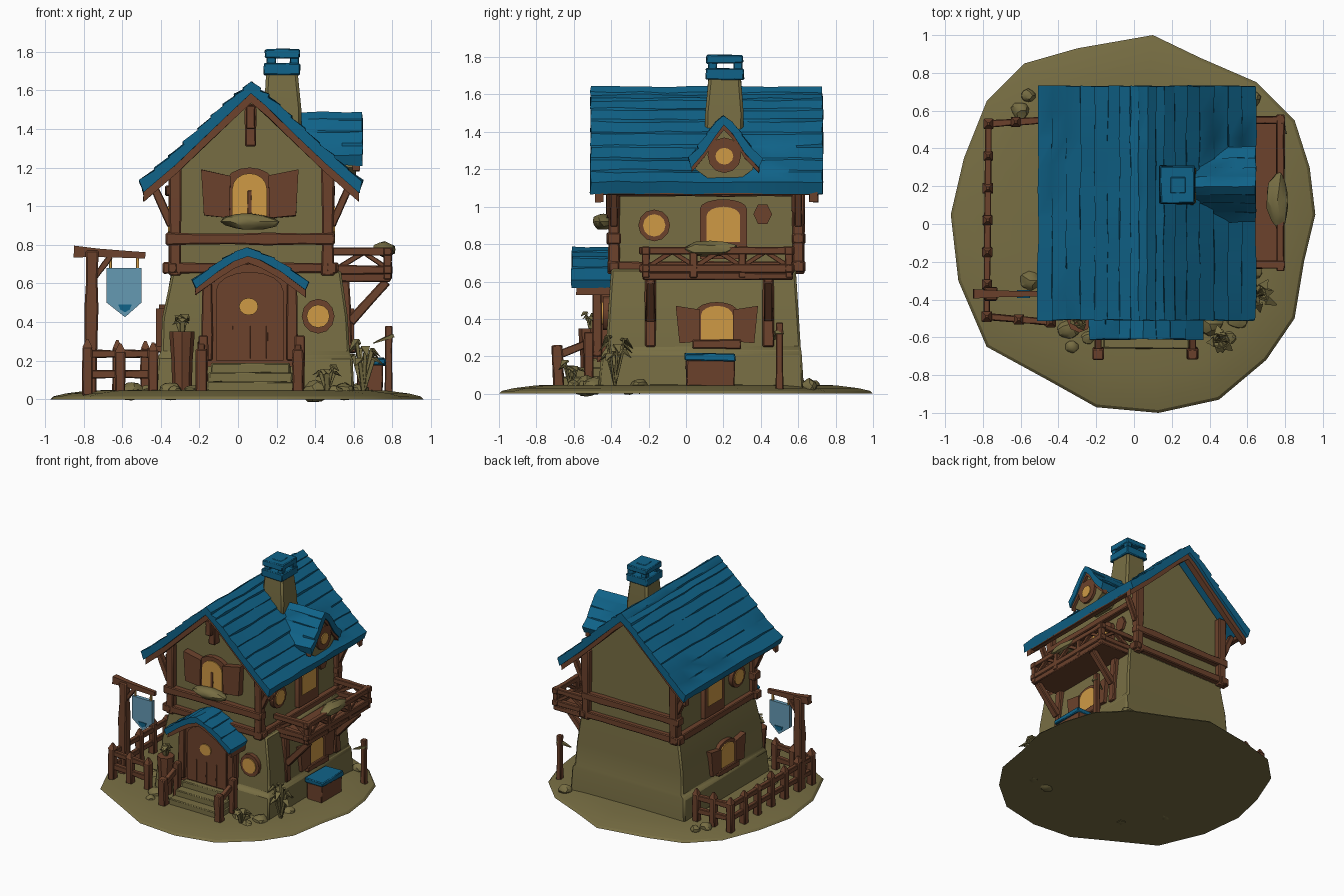
import bpy, bmesh, math, random
from mathutils import Vector

if "Cube" in bpy.data.objects:
    bpy.data.objects.remove(bpy.data.objects["Cube"])
random.seed(4)

def material(name, col):
    m = bpy.data.materials.new(name)
    m.diffuse_color = (*col, 1)
    m.use_nodes = True
    m.node_tree.nodes["Principled BSDF"].inputs["Base Color"].default_value = m.diffuse_color
    return m
OLIVE = material("olive_plaster", (0.185, 0.155, 0.056))
BROWN = material("brown_timber", (0.15, 0.054, 0.025))
BLUE = material("blue_shingle", (0.005, 0.125, 0.25))
GOLD = material("window_gold", (0.62, 0.32, 0.06))
PALE = material("pale_blue_sign", (0.13, 0.32, 0.45))

def loft(name, rings, mat, jit=0.0, bevel=0.0):
    """Skin closed rings of points, cap both ends."""
    bm = bmesh.new()
    r = lambda: random.uniform(-jit, jit)
    vs = [[bm.verts.new((p[0] + r(), p[1] + r(), p[2] + r())) for p in ring] for ring in rings]
    n = len(vs[0])
    for a, b in zip(vs, vs[1:]):
        for i in range(n):
            bm.faces.new((a[i], a[(i + 1) % n], b[(i + 1) % n], b[i]))
    bm.faces.new(vs[0][::-1])
    bm.faces.new(vs[-1])
    bmesh.ops.recalc_face_normals(bm, faces=bm.faces)
    me = bpy.data.meshes.new(name)
    bm.to_mesh(me)
    bm.free()
    me.materials.append(mat)
    ob = bpy.data.objects.new(name, me)
    bpy.context.collection.objects.link(ob)
    if bevel:
        md = ob.modifiers.new("bevel", 'BEVEL')
        md.width, md.segments = bevel, 1
    return ob

def prism(name, prof, axis, a, b, mat, segs=1, jit=0.0):
    ds = [a + (b - a) * i / segs for i in range(segs + 1)]
    place = (lambda u, v, d: (u, d, v)) if axis == 'y' else (lambda u, v, d: (d, u, v))
    return loft(name, [[place(u, v, d) for u, v in prof] for d in ds], mat, jit)

def rect(x0, x1, y0, y1, z):
    return [(x0, y0, z), (x1, y0, z), (x1, y1, z), (x0, y1, z)]

def box(name, x0, x1, y0, y1, z0, z1, mat, jit=0.004, bevel=0.006):
    return loft(name, [rect(x0, x1, y0, y1, z0), rect(x0, x1, y0, y1, z1)], mat, jit, bevel)

def beam(name, p, q, w=0.05, h=None, mat=BROWN, segs=3, taper=1.0):
    """Hand-hewn bar from p to q with slightly uneven girth."""
    p, q, h = Vector(p), Vector(q), h or w
    d = (q - p).normalized()
    s = d.cross(Vector((0, 0, 1) if abs(d.z) < 0.9 else (0, 1, 0))).normalized()
    u = s.cross(d)
    rings = []
    for i in range(segs + 1):
        t = i / segs
        k = 0.5 * random.uniform(0.9, 1.12) * (1 + (taper - 1) * t)
        rings.append([p.lerp(q, t) + s * w * k * a + u * h * k * b
                      for a, b in ((-1, -1), (1, -1), (1, 1), (-1, 1))])
    return loft(name, rings, mat, 0, min(w, h) * 0.12 if taper == 1 else 0)

def oval(cu, cv, ru, rv, n=12):
    return [(cu + ru * math.cos(2 * math.pi * i / n), cv + rv * math.sin(2 * math.pi * i / n)) for i in range(n)]

def arch(cu, z0, w, h, rise, n=8):
    return [(cu - w / 2, z0), (cu + w / 2, z0)] + [
        (cu + w / 2 * math.cos(math.pi * i / n), z0 + h - rise + rise * math.sin(math.pi * i / n)) for i in range(n + 1)]

def clump(name, c, r, mat=OLIVE):
    bm = bmesh.new()
    bmesh.ops.create_icosphere(bm, subdivisions=2, radius=1)
    for v in bm.verts:
        k = random.uniform(0.85, 1.12)
        v.co = Vector([c[i] + v.co[i] * r[i] * k for i in range(3)])
    me = bpy.data.meshes.new(name)
    bm.to_mesh(me)
    bm.free()
    me.materials.append(mat)
    bpy.context.collection.objects.link(bpy.data.objects.new(name, me))

def plant(name, x, y, z, h, spread, n=9):
    for i in range(n):
        a = 2 * math.pi * i / n + random.uniform(-.3, .3)
        k, hh = spread * random.uniform(.6, 1), h * random.uniform(.6, 1)
        mid = (x + .5 * k * math.cos(a), y + .5 * k * math.sin(a), z + hh)
        tip = (x + k * math.cos(a), y + k * math.sin(a), z + hh * .8)
        beam(name + "_stem", (x, y, z), mid, 0.02, 0.012, OLIVE, 2)
        beam(name + "_leaf", mid, tip, 0.05, 0.012, OLIVE, 2, 0.1)

def roof(name, pts, t, rows, axis, a, b, segs, step=0.012, jit=0.005):
    """Shingled shell: stepped outer profile, offset inner profile."""
    half = len(pts) // 2
    def sub(side):
        out = []
        for i in range(rows + 1):
            f = i / rows * half
            k = min(int(f), half - 1)
            out.append(Vector(side[k]).lerp(Vector(side[k + 1]), f - k))
        return out
    def steps(s):
        out = []
        for i in range(rows):
            out += [(s[i].x, s[i].y + step), tuple(s[i + 1] if i < rows - 1 else s[i + 1] + Vector((0, step)))]
        return out
    left, right = steps(sub(pts[:half + 1])), steps(sub(pts[::-1][:half + 1]))
    cx = pts[half][0]
    inner = [(u + (0.02 if u < cx else -0.02) * (u != cx), v - t) for u, v in pts]
    prism(name, left + right[::-1][1:] + inner[::-1], axis, a, b, BLUE, segs, jit)
    return inner

def trim(name, inner, t, axis, a, b):
    prism(name, [(u, v + .01) for u, v in inner] + [(u, v - t) for u, v in inner[::-1]], axis, a, b, BROWN, 1, 0.003)

# ground disc
edge = [(.1, 1), (-.3, .93), (-.58, .85), (-.78, .65), (-.9, .35), (-.97, .05), (-.93, -.3), (-.78, -.65), (-.45, -.83),
        (-.2, -.97), (.13, -1), (.45, -.93), (.7, -.72), (.85, -.5), (.9, -.2), (.96, .05), (.93, .3), (.85, .55), (.65, .75), (.35, .88)]
loft("ground", [[(x * s, y * s, z) for x, y in edge] for s, z in ((1, 0), (.985, .015), (.92, .03), (.8, .045), (.6, .05))], OLIVE)

# lower storey, flared, and upper storey with gables
loft("lower_walls", [rect(-.43, .60, -.47, .63, .02), rect(-.415, .59, -.45, .62, .22), rect(-.40, .575, -.43, .61, .24),
                     rect(-.39, .565, -.42, .605, .42), rect(-.34, .535, -.40, .59, .67)], OLIVE, 0.004, 0.03)
prism("upper_walls", [(-.32, .65), (.46, .65), (.46, 1.2), (.07, 1.555), (-.32, 1.2)], 'y', -.37, .59, OLIVE)

# main roof with barge boards
main = [(-.51, 1.12), (-.34, 1.265), (-.17, 1.425), (-.03, 1.56), (.07, 1.63), (.17, 1.56), (.31, 1.425), (.48, 1.265), (.645, 1.12)]
inner = roof("main_roof", main, .05, 9, 'y', -.51, .73, 9)
for a, b in ((-.485, -.44), (.66, .705)):
    trim("barge_board", inner, .045, 'y', a, b)
for x in (-.46, .60):
    beam("eave_purlin", (x, -.47, 1.08), (x, .69, 1.08), .04, .035)

# timber frame
for y in (-.385, .60):
    beam("sill_beam", (-.39, y, .68), (.52, y, .68), .06, .055, segs=5)
    beam("middle_beam", (-.375, y, .83), (.50, y, .83), .07, .06, segs=5)
    for x, s in ((-.325, -1), (.465, 1)):
        beam("corner_post", (x, y, .64), (x, y, 1.2), .065)
        beam("corner_brace", (x + s * .02, y, .9), (x + s * .11, y, 1.1), .04)
for x in (-.34, .485):
    beam("side_sill", (x, -.42, .68), (x, .64, .68), .05, .055, segs=5)
    beam("wall_plate", (x - .01, -.4, 1.08), (x - .01, .62, 1.08), .05, .05, segs=5)
beam("gable_post", (.065, -.40, 1.31), (.065, -.40, 1.53), .06, .07)
beam("gable_tie_post", (.065, -.46, 1.4), (.065, -.46, 1.52), .05, .04)

# front upper window with shutters and flower box
prism("front_window_frame", arch(.06, .93, .26, .27, .09), 'y', -.41, -.36, BROWN)
prism("front_window_pane", arch(.06, .95, .18, .22, .08), 'y', -.418, -.41, GOLD)
beam("front_window_bar", (.06, -.418, .96), (.06, -.418, 1.08), .02, .01)
for s in (-1, 1):
    prism("front_shutter", [(.06 + s * .1, .94), (.06 + s * .24, .95), (.06 + s * .25, 1.19), (.06 + s * .1, 1.16)], 'y', -.425, -.36, BROWN, 1, .004)
clump("front_flowers", (.06, -.44, .92), (.15, .06, .045))

# side windows on both flanks: x of wall, direction, y of tall window
for x, s, yc in ((.46, 1, .2), (-.32, -1, .14)):
    prism("round_frame", oval(-.17, .9, .085, .085), 'x', x, x + s * .035, BROWN)
    prism("round_pane", oval(-.17, .9, .06, .06), 'x', x + s * .035, x + s * .042, GOLD)
    prism("tall_frame", arch(yc, .72, .25, .32, .05), 'x', x, x + s * .035, BROWN)
    prism("tall_pane", arch(yc, .81, .18, .19, .05), 'x', x + s * .035, x + s * .042, GOLD)
prism("wall_plaque", oval(.41, .96, .05, .06, 6), 'x', .45, .48, BROWN)
for x, s, yc in ((.55, 1, .165), (-.375, -1, .06)):
    prism("lower_frame", arch(yc, .25, .22, .24, .05), 'x', x - s * .03, x + s * .035, BROWN)
    prism("lower_pane", arch(yc, .29, .17, .18, .05), 'x', x + s * .035, x + s * .043, GOLD)
    for d in (-1, 1):
        prism("lower_shutter", [(yc + d * .09, .28), (yc + d * .2, .27), (yc + d * .22, .47), (yc + d * .09, .45)], 'x', x - s * .03, x + s * .05, BROWN)
    beam("lower_sill", (x + s * .03, yc - .13, .265), (x + s * .03, yc + .13, .265), .06, .045)

# front door, round window and porch roof
prism("door_frame", arch(.06, .17, .48, .53, .14), 'y', -.475, -.38, BROWN)
prism("door_leaf", arch(.06, .2, .35, .46, .1), 'y', -.49, -.47, BROWN)
for x in (-.03, .06, .15):
    beam("door_plank_strip", (x, -.49, .21), (x, -.49, .38), .008, .01)
prism("door_pane", oval(.055, .48, .05, .045), 'y', -.498, -.49, GOLD)
prism("front_round_frame", oval(.415, .43, .085, .09), 'y', -.445, -.38, BROWN)
prism("front_round_pane", oval(.415, .43, .06, .06), 'y', -.453, -.445, GOLD)
porch = [(-.24, .61), (-.12, .695), (-.04, .75), (.05, .775), (.14, .75), (.24, .695), (.37, .60)]
pin = roof("porch_roof", porch, .035, 4, 'y', -.61, -.37, 3, .008, .004)
trim("porch_trim", pin, .035, 'y', -.585, -.40)
for x in (-.16, .28):
    beam("porch_post", (x, -.475, .2), (x, -.475, .6), .055, .05)

# steps and stair railings
for i in range(3):
    box("step", -.16 + .01 * i, .29 - .01 * i, -.66 + .07 * i, -.4, .03, .09 + .05 * i, OLIVE)
for x in (-.19, .31):
    beam("stair_post", (x, -.68, .03), (x, -.69, .26), .055)
    beam("stair_newel", (x + .01, -.52, .05), (x + .01, -.52, .33), .05)
    beam("stair_rail", (x, -.70, .2), (x, -.5, .28), .035, .04)

# dormer facing right
dorm = [(.01, 1.255), (.08, 1.335), (.14, 1.43), (.2, 1.48), (.27, 1.43), (.33, 1.335), (.41, 1.25)]
din = roof("dormer_roof", dorm, .045, 4, 'x', .22, .645, 4, .008, .004)
trim("dormer_trim", din, .025, 'x', .59, .63)
prism("dormer_wall", [(.05, 1.2), (.12, 1.15), (.29, 1.15), (.36, 1.2), (.34, 1.29), (.27, 1.37), (.2, 1.43), (.13, 1.37), (.07, 1.29)], 'x', .4, .61, OLIVE)
prism("dormer_frame", oval(.205, 1.275, .09, .095), 'x', .6, .63, BROWN)
prism("dormer_pane", oval(.205, 1.27, .048, .045), 'x', .63, .637, GOLD)

# chimney with open cap
loft("chimney", [rect(.125, .33, .1, .305, 1.3), rect(.135, .325, .105, .305, 1.5), rect(.15, .305, .12, .295, 1.71)], OLIVE, .004, .015)
box("cap_base", .135, .325, .105, .31, 1.68, 1.74, BLUE)
for x in (.15, .27):
    for y in (.12, .255):
        box("cap_leg", x, x + .045, y, y + .045, 1.73, 1.78, BLUE)
box("cap_top", .14, .32, .11, .305, 1.765, 1.812, BLUE)
box("cap_vent", .19, .275, .16, .25, 1.8, 1.815, BLUE, 0)

# right balcony
box("balcony_floor", .47, .79, -.23, .57, .61, .65, BROWN)
for z, w in ((.67, .045), (.765, .04)):
    beam("balcony_rail", (.775, -.25, z), (.775, .58, z), w, segs=6)
    for y in (-.215, .55):
        beam("balcony_end_rail", (.48, y, z), (.80, y, z), w)
for y in (-.215, .04, .3, .55):
    beam("balcony_post", (.775, y, .62), (.775, y, .785), .04)
for i in range(6):
    y = -.2 + .125 * i
    beam("balcony_lattice", (.775, y, .68 + .08 * (i % 2)), (.775, y + .125, .76 - .08 * (i % 2)), .025, segs=1)
for y in (-.215, .55):
    beam("end_lattice", (.52, y, .68), (.65, y, .76), .025, segs=1)
    beam("end_lattice", (.65, y, .76), (.77, y, .68), .025, segs=1)
for y in (-.19, .44):
    beam("balcony_wall_post", (.565, y, .25), (.545, y, .64), .06)
    beam("balcony_brace", (.58, y, .4), (.77, y, .61), .05, segs=2)
clump("balcony_flowers", (.76, .13, .775), (.06, .15, .04))

# crate with blue lid, yard post
box("crate", .62, .75, 0, .26, .03, .18, BROWN)
box("crate_lid", .60, .765, -.01, .265, .175, .215, BLUE)
beam("yard_post", (.78, .5, .02), (.78, .5, .38), .04)
beam("yard_post_leaf", (.80, .5, .33), (.70, .47, .29), .05, .02, OLIVE, 2, .2)

# hanging sign
beam("sign_post", (-.765, -.37, .02), (-.755, -.37, .77), .065, segs=5)
beam("sign_arm", (-.85, -.37, .765), (-.48, -.37, .745), .045, .055, taper=.6)
beam("sign_brace", (-.75, -.37, .62), (-.66, -.37, .74), .03)
prism("sign_board", [(-.68, .68), (-.5, .68), (-.5, .5), (-.585, .425), (-.68, .5)], 'y', -.385, -.355, PALE)
prism("sign_mark", [(-.62, .49), (-.55, .49), (-.56, .465), (-.585, .45), (-.61, .465)], 'y', -.391, -.349, BLUE)
for x in (-.66, -.52):
    beam("sign_hanger", (x, -.37, .66), (x, -.37, .75), .015, mat=GOLD, segs=1)

# fence on the left: corner path with rails and pointed pickets
path = [(-.44, -.52), (-.78, -.49), (-.77, .53), (-.48, .55)]
for (x0, y0), (x1, y1) in zip(path, path[1:]):
    for z in (.13, .235):
        beam("fence_rail", (x0, y0, z), (x1, y1, z), .035, .04, segs=5)
    n = max(2, round(math.hypot(x1 - x0, y1 - y0) / .17))
    for i in range(n + 1):
        x, y = x0 + (x1 - x0) * i / n, y0 + (y1 - y0) * i / n
        h = random.uniform(.24, .28)
        beam("fence_picket", (x, y, .02), (x, y, h), .05, segs=2)
        beam("picket_tip", (x, y, h), (x, y, h + .04), .05, segs=1, taper=.25)

# potted plant, yard plants, rocks
loft("plant_pot", [[(u, v, z) for u, v in oval(-.29, -.51, r, r, 8)] for r, z in ((.05, .04), (.055, .2), (.065, .33), (.065, .35))], BROWN)
plant("pot_plant", -.29, -.51, .33, .11, .06, 7)
plant("front_plant", .46, -.62, .04, .14, .1)
plant("side_plant", .65, -.38, .04, .28, .12, 10)
for x, y, r in ((-.35, -.56, .06), (-.24, -.6, .04), (.4, -.53, .07), (.55, -.5, .06), (.5, -.6, .04), (.63, -.25, .05),
                (-.56, .68, .04), (.62, .66, .05), (-.55, -.3, .06), (-.6, .6, .05), (-.33, -.65, .04), (-.47, .35, .04)):
    clump("rock", (x, y, .04), (r, r * .9, r * .8))

# smooth shading with sharp edges kept
bpy.ops.object.select_all(action='SELECT')
bpy.context.view_layer.objects.active = bpy.context.selected_objects[0]
bpy.ops.object.shade_smooth_by_angle(angle=math.radians(30))
